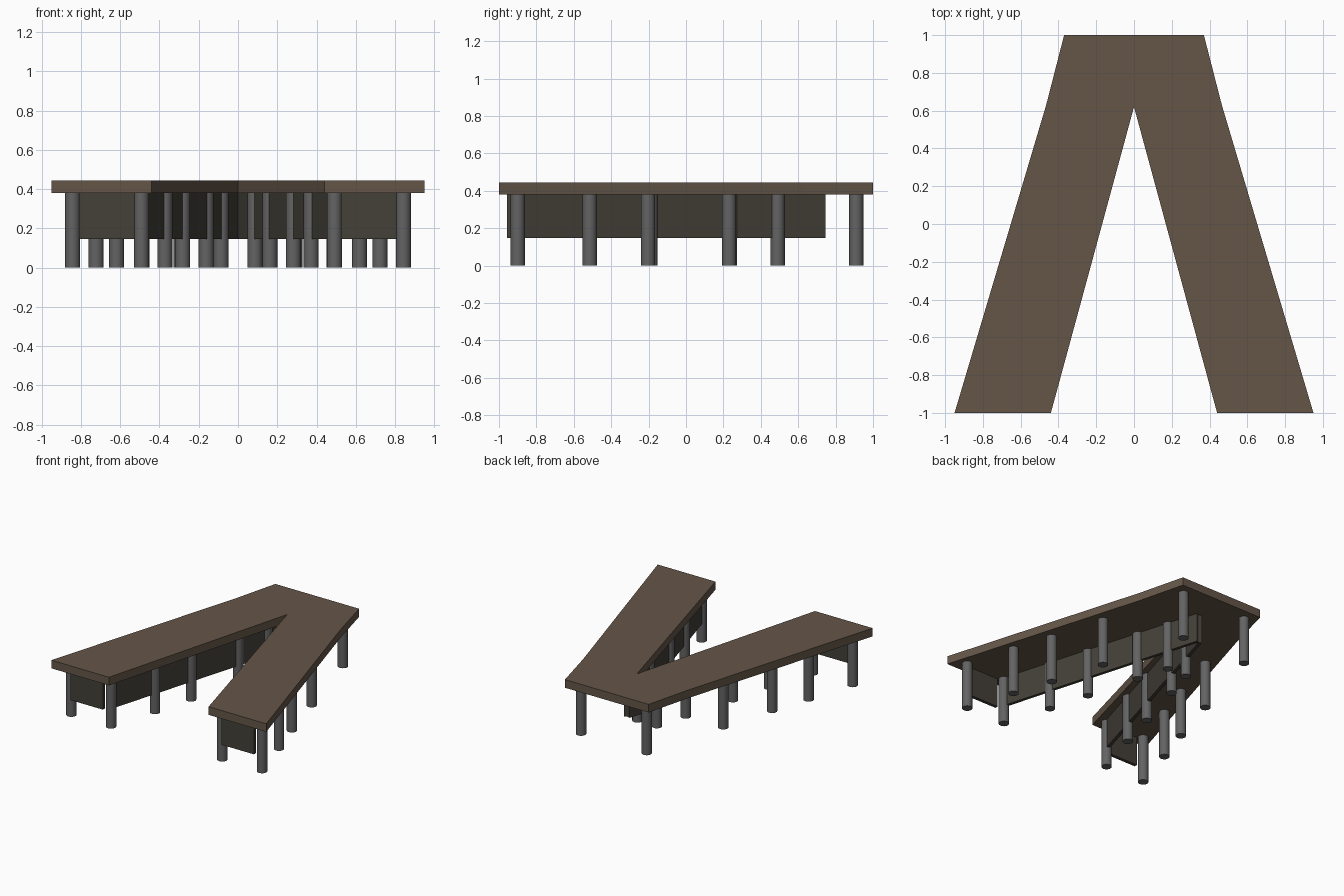
import bpy, bmesh, math
from mathutils import Vector

if "Cube" in bpy.data.objects:
    bpy.data.objects.remove(bpy.data.objects["Cube"])


def material(name, rgb):
    m = bpy.data.materials.new(name)
    m.diffuse_color = (*rgb, 1)
    m.use_nodes = True
    m.node_tree.nodes["Principled BSDF"].inputs["Base Color"].default_value = m.diffuse_color
    return m


WOOD = material("brown wood", (0.130, 0.093, 0.066))
PANEL = material("dark panel", (0.058, 0.051, 0.040))
METAL = material("grey metal", (0.125, 0.125, 0.125))


def prism(name, outline, z0, z1, mat):
    """Flat outline extruded upward from z0 to z1."""
    bm = bmesh.new()
    face = bm.faces.new([bm.verts.new((x, y, z0)) for x, y in outline])
    ext = bmesh.ops.extrude_face_region(bm, geom=[face])
    for v in ext["geom"]:
        if isinstance(v, bmesh.types.BMVert):
            v.co.z = z1
    bmesh.ops.recalc_face_normals(bm, faces=bm.faces)
    me = bpy.data.meshes.new(name)
    bm.to_mesh(me)
    bm.free()
    me.materials.append(mat)
    ob = bpy.data.objects.new(name, me)
    bpy.context.collection.objects.link(ob)
    return ob


def board(name, a, b, thick, mat):
    """Upright board under the top, along the line a-b."""
    a, b = Vector(a), Vector(b)
    d = (b - a).normalized()
    n = Vector((-d.y, d.x)) * thick / 2
    return prism(name, [a + n, a - n, b - n, b + n], 0.147, 0.38, mat)


# V-shaped table top
right = [(0.44, -1), (0.95, -1), (0.465, 0.63), (0.37, 1)]
left = [(-x, y) for x, y in reversed(right)]
prism("table_top", right + left + [(0, 0.62)], 0.38, 0.445, WOOD)

# Legs of one arm: outer row, inner row
LEGS = [(0.843, -0.9), (0.723, -0.515), (0.619, -0.203), (0.49, 0.23), (0.29, 0.91),
        (0.492, -0.9), (0.373, -0.515), (0.282, -0.19), (0.162, 0.235), (0.086, 0.49)]

for side, s in (("right", 1), ("left", -1)):
    for i, (x, y) in enumerate(LEGS):
        bpy.ops.mesh.primitive_cylinder_add(vertices=24, radius=0.038, depth=0.38,
                                            location=(s * x, y, 0.19))
        leg = bpy.context.object
        leg.name = f"{side}_leg_{i + 1}"
        leg.data.materials.append(METAL)
        bpy.ops.object.shade_smooth_by_angle(angle=math.radians(40))
    # Long panel through the inner legs, short panel closing the arm end
    board(side + "_inner_panel", (s * 0.49, -0.895), (s * 0.012, 0.742), 0.025, PANEL)
    board(side + "_end_panel", (s * 0.525, -0.944), (s * 0.81, -0.944), 0.026, PANEL)
